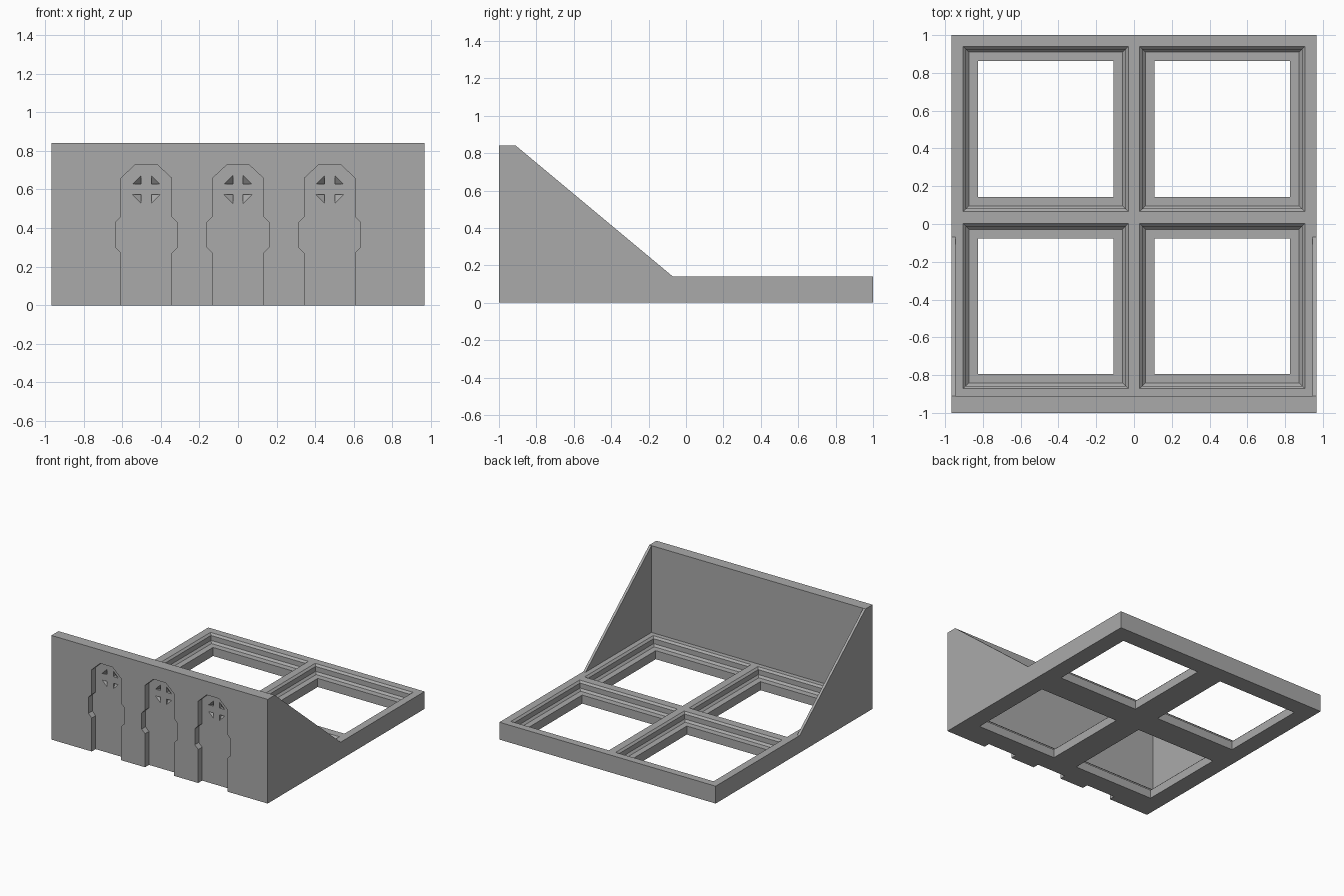
import bpy
import bmesh
from mathutils import Vector

cube = bpy.data.objects.get("Cube")
if cube:
    bpy.data.objects.remove(cube, do_unlink=True)

grey = bpy.data.materials.new("plain grey")
grey.use_nodes = True
grey.diffuse_color = (0.4, 0.4, 0.4, 1)
grey.node_tree.nodes["Principled BSDF"].inputs["Base Color"].default_value = (0.4, 0.4, 0.4, 1)

HALF_X, WALL_BACK, RIM = 0.965, -0.91, 0.14


def loft(name, rings):
    """Closed solid through a list of matching vertex rings."""
    bm = bmesh.new()
    loops = [[bm.verts.new(p) for p in ring] for ring in rings]
    n = len(loops[0])
    for a, b in zip(loops, loops[1:]):
        for i in range(n):
            j = (i + 1) % n
            bm.faces.new((a[i], a[j], b[j], b[i]))
    bm.faces.new(loops[0])
    bm.faces.new(loops[-1])
    bmesh.ops.recalc_face_normals(bm, faces=bm.faces[:])
    mesh = bpy.data.meshes.new(name)
    bm.to_mesh(mesh)
    bm.free()
    ob = bpy.data.objects.new(name, mesh)
    mesh.materials.append(grey)
    bpy.context.collection.objects.link(ob)
    return ob


def rect(cx, cy, hx, hy, z):
    return [(cx + sx * hx, cy + sy * hy, z) for sx, sy in ((-1, -1), (1, -1), (1, 1), (-1, 1))]


def box(name, x0, x1, y0, y1, z0, z1):
    c = ((x0 + x1) / 2, (y0 + y1) / 2, (x1 - x0) / 2, (y1 - y0) / 2)
    return loft(name, [rect(*c, z0), rect(*c, z1)])


def cut(target, cutter):
    cutter.hide_render = True
    mod = target.modifiers.new("cut", 'BOOLEAN')
    mod.operation, mod.solver, mod.object = 'DIFFERENCE', 'EXACT', cutter
    bpy.context.view_layer.objects.active = target
    bpy.ops.object.modifier_apply(modifier=mod.name)
    bpy.data.objects.remove(cutter, do_unlink=True)


# Base frame with four stepped sockets
frame = box("base_frame", -HALF_X, HALF_X, WALL_BACK, 1, 0, RIM)
for cx in (-0.467, 0.467):
    for cy in (-0.435, 0.503):
        steps = [(0.359, -0.05), (0.359, 0.069), (0.407, 0.069), (0.422, 0.085),
                 (0.422, 0.125), (0.437, RIM), (0.437, 0.2)]
        cut(frame, loft("socket_cutter", [rect(cx, cy, h, h, z) for h, z in steps]))

# Front wall with three arched door recesses
wall = box("front_wall", -HALF_X, HALF_X, -1, WALL_BACK, 0, 0.84)
DOOR_Y = -0.95
half = [(0.13, -0.05), (0.13, 0.27), (0.16, 0.30), (0.16, 0.43),
        (0.13, 0.46), (0.13, 0.66), (0.055, 0.73)]
outline = half + [(-x, z) for x, z in reversed(half)]
for cx in (-0.475, 0, 0.475):
    cut(wall, loft("door_cutter", [[(cx + x, y, z) for x, z in outline] for y in (-1.1, DOOR_Y)]))
    # Four wedge-shaped window panes around a cross
    for sx in (-1, 1):
        for sz in (-1, 1):
            corner = Vector((cx + sx * 0.027, DOOR_Y, 0.6 + sz * 0.027))
            right = corner + Vector((sx * 0.045, 0, 0))
            up = corner + Vector((0, 0, sz * 0.045))
            deep = Vector((0, 0.03, 0))
            out = Vector((0, -0.02, 0))
            tip = [corner + deep, corner + deep + Vector((sx * 0.002, 0, 0)),
                   corner + deep + Vector((0, 0, sz * 0.002))]
            mid = [corner, right, up]
            cut(wall, loft("pane_cutter", [[p + out for p in mid], mid, tip]))

# Sloping side braces
slope = [(WALL_BACK, RIM), (-0.07, RIM), (WALL_BACK, 0.84)]
for name, s in (("left_brace", 1), ("right_brace", -1)):
    loft(name, [[(s * x, y, z) for y, z in slope] for x in (0.945, HALF_X)])
